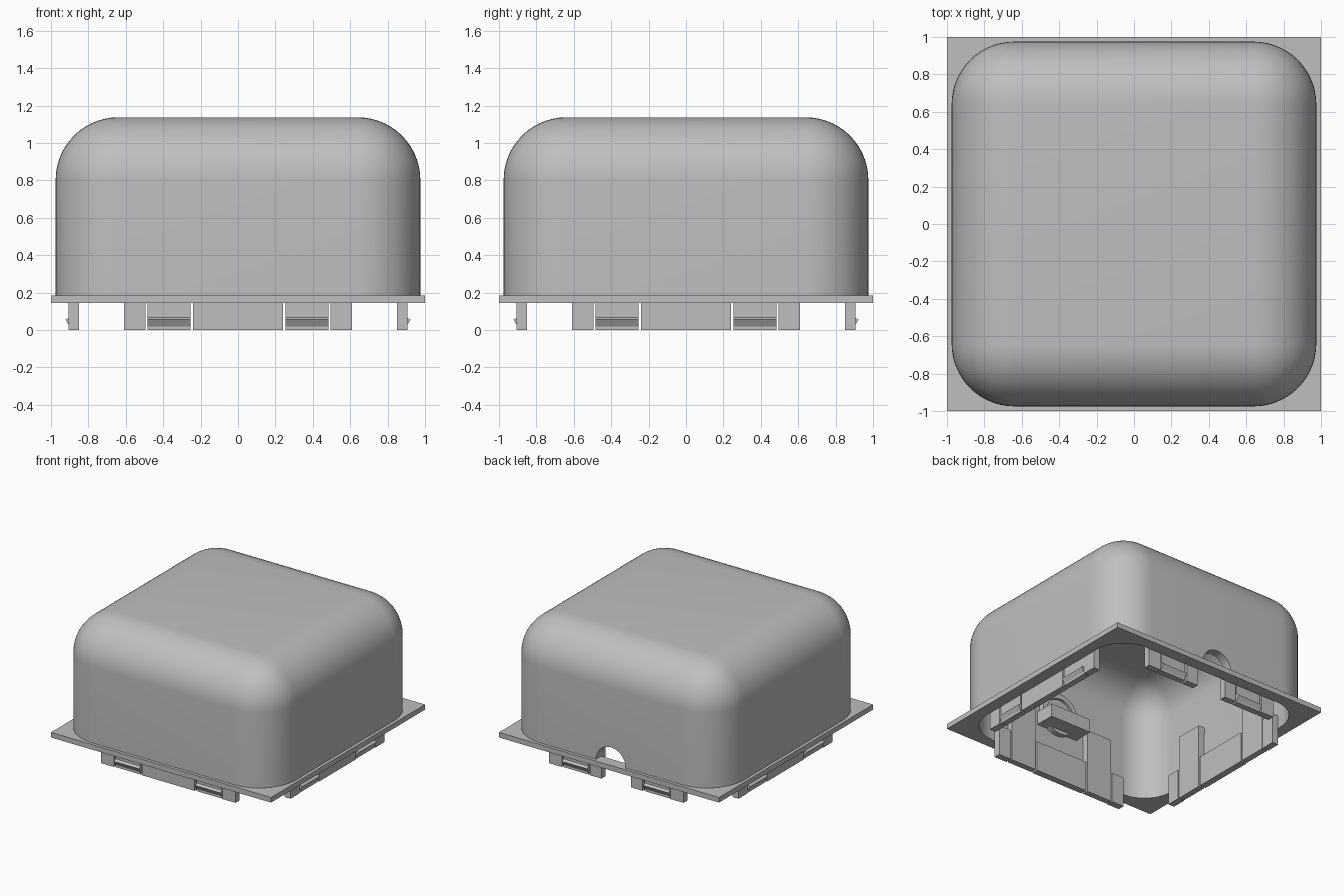
import bpy, bmesh, math
from mathutils import Matrix

cube = bpy.data.objects.get("Cube")
if cube:
    bpy.data.objects.remove(cube, do_unlink=True)

grey = bpy.data.materials.new("warm_grey_plastic")
grey.use_nodes = True
COLOUR = (0.52, 0.52, 0.52, 1)
grey.diffuse_color = COLOUR
grey.node_tree.nodes["Principled BSDF"].inputs["Base Color"].default_value = COLOUR


def finish(name, bm):
    bmesh.ops.recalc_face_normals(bm, faces=bm.faces)
    mesh = bpy.data.meshes.new(name)
    bm.to_mesh(mesh)
    bm.free()
    mesh.materials.append(grey)
    obj = bpy.data.objects.new(name, mesh)
    bpy.context.collection.objects.link(obj)
    return obj


def add_box(bm, x0, x1, y0, y1, z0, z1):
    verts = bmesh.ops.create_cube(bm, size=1)["verts"]
    for v in verts:
        v.co.x = x1 if v.co.x > 0 else x0
        v.co.y = y1 if v.co.y > 0 else y0
        v.co.z = z1 if v.co.z > 0 else z0


def dome(name, half, z0, z1, radius):
    """Box with rounded upright and top edges and a flat bottom."""
    bm = bmesh.new()
    add_box(bm, -half, half, -half, half, z0, z1)
    edges = [e for e in bm.edges if max(v.co.z for v in e.verts) > z1 - 0.001]
    bmesh.ops.bevel(bm, geom=edges, offset=radius, segments=14, profile=0.5, affect='EDGES')
    return finish(name, bm)


def cylinder(name, radius, depth, loc):
    bm = bmesh.new()
    bmesh.ops.create_cone(bm, cap_ends=True, segments=48, radius1=radius, radius2=radius, depth=depth,
                          matrix=Matrix.Translation(loc) @ Matrix.Rotation(math.pi / 2, 4, 'X'))
    return finish(name, bm)


def select(obj):
    bpy.ops.object.select_all(action='DESELECT')
    obj.select_set(True)
    bpy.context.view_layer.objects.active = obj


def cut(obj, cutter):
    mod = obj.modifiers.new("cut", 'BOOLEAN')
    mod.operation = 'DIFFERENCE'
    mod.solver = 'EXACT'
    mod.object = cutter
    select(obj)
    bpy.ops.object.modifier_apply(modifier=mod.name)


def smooth(obj):
    select(obj)
    bpy.ops.object.shade_smooth_by_angle(angle=math.radians(30))


PLATE_LOW, PLATE_TOP, TOP = 0.143, 0.185, 1.137
OUT, INN, RIM_IN = 0.975, 0.905, 0.85

# Hollow cover and square flange
cover = dome("cover", OUT, PLATE_TOP, TOP, 0.335)
flange_bm = bmesh.new()
add_box(flange_bm, -1, 1, -1, 1, PLATE_LOW, PLATE_TOP)
flange = finish("flange", flange_bm)
cavity = dome("cavity_cutter", INN, -0.2, TOP - 0.07, 0.265)
cut(cover, cavity)
cut(flange, cavity)

# Cable opening at the back
cable = cylinder("cable_cutter", 0.135, 0.4, (0, 0.95, PLATE_TOP))
cut(cover, cable)
smooth(cover)

for helper in (cavity, cable):
    bpy.data.objects.remove(helper, do_unlink=True)


def clip(bm, x0, x1):
    """Springy arm with a barb at its foot and a bridge to the wall."""
    add_box(bm, x0, x1, -0.90, RIM_IN * -1, 0, 0.53)
    add_box(bm, x0, x1, -INN - 0.01, -0.88, 0.48, 0.53)
    barb = [(-0.895, 0.01), (-0.922, 0.055), (-0.895, 0.07)]
    ends = [[bm.verts.new((x, y, z)) for y, z in barb] for x in (x0, x1)]
    bm.faces.new(ends[0])
    bm.faces.new(ends[1][::-1])
    for i in range(3):
        j = (i + 1) % 3
        bm.faces.new((ends[0][i], ends[1][i], ends[1][j], ends[0][j]))


# Locating tabs and snap clips on all four sides
for index, side in enumerate(("front", "left", "back", "right")):
    turn = Matrix.Rotation(index * math.pi / 2, 4, 'Z')
    tabs, clips = bmesh.new(), bmesh.new()
    spans = [(-0.61, -0.495), (0.495, 0.61)]
    spans += [(-0.24, -0.135), (0.135, 0.24)] if side == "back" else [(-0.24, 0.24)]
    for x0, x1 in spans:
        add_box(tabs, x0, x1, -INN, -RIM_IN, 0, 0.25)
    for x0, x1 in ((-0.485, -0.255), (0.255, 0.485)):
        clip(clips, x0, x1)
    for kind, bm in (("tabs", tabs), ("clips", clips)):
        bm.transform(turn)
        finish(side + "_" + kind, bm)

# Inner boss and ledge on the front wall
boss = cylinder("inner_boss", 0.17, 0.06, (0, -0.89, 0.58))
bore = cylinder("bore_cutter", 0.13, 0.04, (0, -0.86, 0.58))
cut(boss, bore)
bpy.data.objects.remove(bore, do_unlink=True)
smooth(boss)
ledge = bmesh.new()
add_box(ledge, -0.19, 0.19, -0.91, -0.74, 0.44, 0.55)
finish("inner_ledge", ledge)
